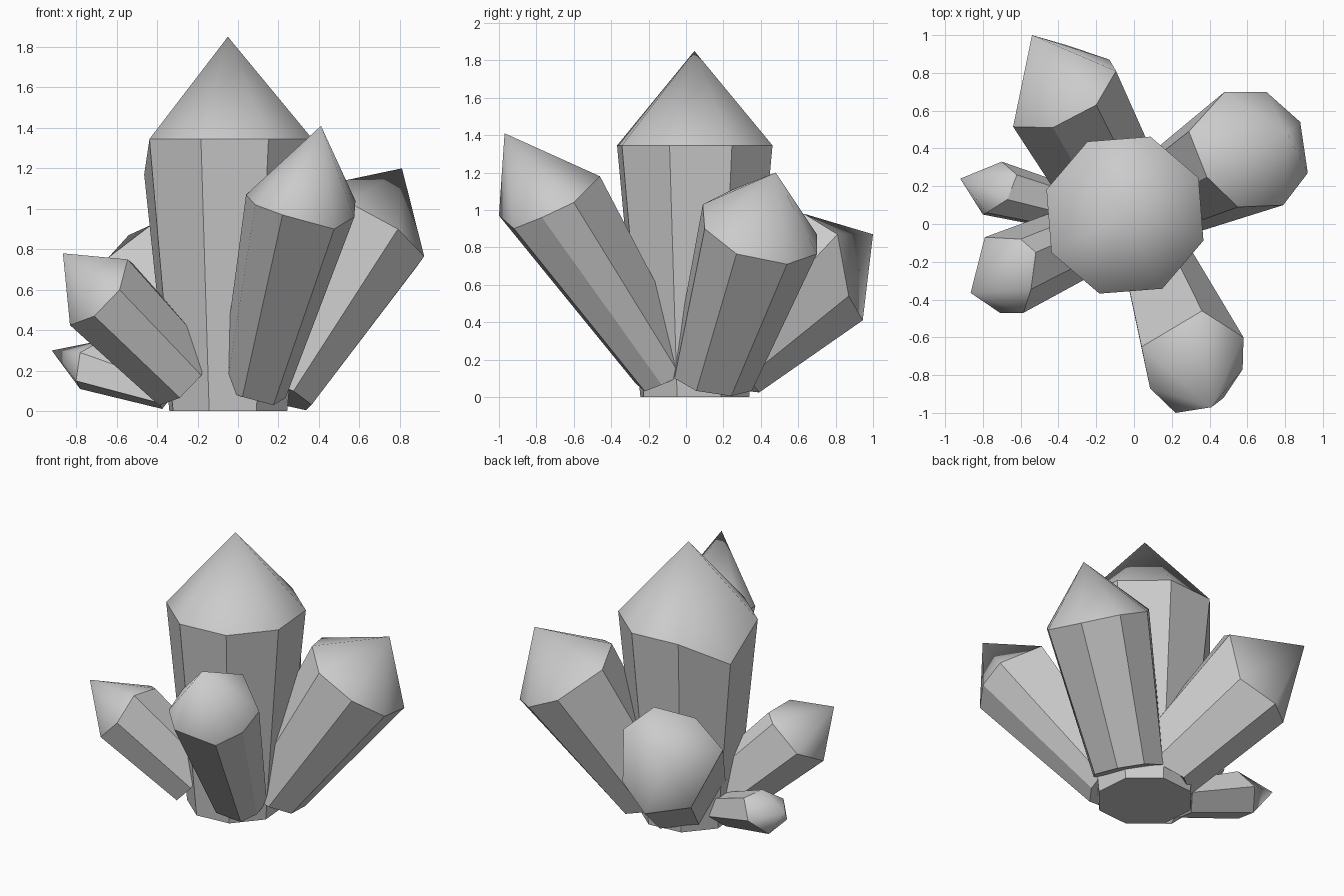
import bpy, bmesh
from math import cos, sin, radians
from mathutils import Vector


def crystal(name, tip, base, ring, s=0.6, sz=0.6):
    """Flat-sided tapered prism from a scaled copy of the shoulder ring, with a smooth pointed cap."""
    ring = [Vector(p) for p in ring]
    mid = sum(ring, Vector()) / len(ring)
    base = Vector(base)
    bm = bmesh.new()
    low = []
    for p in ring:
        d = p - mid
        q = base + Vector((d.x * s, d.y * s, d.z * sz))
        q.z = max(q.z, 0.0)
        low.append(bm.verts.new(q))
    top = [bm.verts.new(p) for p in ring]
    apex = bm.verts.new(tip)
    n = len(ring)
    bm.faces.new(low[::-1])
    for i in range(n):
        j = (i + 1) % n
        bm.faces.new((low[i], low[j], top[j], top[i]))
        bm.faces.new((top[i], top[j], apex)).smooth = True
    bmesh.ops.recalc_face_normals(bm, faces=bm.faces[:])
    mesh = bpy.data.meshes.new(name)
    bm.to_mesh(mesh)
    bm.free()
    ob = bpy.data.objects.new(name, mesh)
    bpy.context.collection.objects.link(ob)
    return ob


# tall central crystal: regular octagon with one lowered shoulder corner
cx, cy = -0.048, 0.047
octagon = []
for k in range(8):
    a = radians(27 + 45 * k)
    octagon.append((cx + 0.437 * cos(a), cy + 0.437 * sin(a), 1.17 if k == 3 else 1.345))
crystal("central_crystal", (-0.05, 0.045, 1.85), (cx, cy, 0.0), octagon, 0.7, 0.0)

# leaning crystals around it
crystal("front_crystal", (0.41, -0.97, 1.41), (0.09, -0.12, 0.10),
        [(0.36, -0.46, 1.18), (0.04, -0.65, 1.07), (0.085, -0.87, 1.02), (0.22, -1.0, 0.97),
         (0.475, -0.92, 0.90), (0.575, -0.77, 0.96), (0.58, -0.60, 1.04)], 0.6, 0.58)

crystal("right_crystal", (0.81, 0.48, 1.20), (0.16, 0.14, 0.10),
        [(0.55, 0.09, 1.03), (0.79, 0.10, 0.90), (0.92, 0.27, 0.765), (0.88, 0.54, 0.71),
         (0.70, 0.70, 0.765), (0.48, 0.70, 0.87), (0.29, 0.49, 1.05), (0.385, 0.25, 1.11)], 0.69, 0.5)

crystal("back_crystal", (-0.54, 1.0, 0.87), (-0.07, 0.20, 0.20),
        [(-0.20, 0.63, 0.98), (-0.095, 0.81, 0.87), (-0.13, 0.87, 0.54), (-0.35, 0.945, 0.41),
         (-0.57, 0.76, 0.44), (-0.64, 0.515, 0.76), (-0.43, 0.51, 0.92)], 0.85, 0.6)

crystal("left_crystal", (-0.865, -0.365, 0.78), (-0.24, -0.08, 0.18),
        [(-0.60, -0.08, 0.70), (-0.52, -0.15, 0.73), (-0.545, -0.345, 0.75), (-0.585, -0.47, 0.60),
         (-0.71, -0.47, 0.47), (-0.83, -0.30, 0.425), (-0.79, -0.07, 0.55)], 0.85, 0.85)

crystal("small_crystal", (-0.92, 0.24, 0.30), (-0.33, 0.07, 0.11),
        [(-0.70, 0.33, 0.22), (-0.62, 0.26, 0.33), (-0.67, 0.13, 0.35), (-0.78, 0.06, 0.29),
         (-0.80, 0.05, 0.15), (-0.78, 0.22, 0.11)], 0.8, 0.75)
